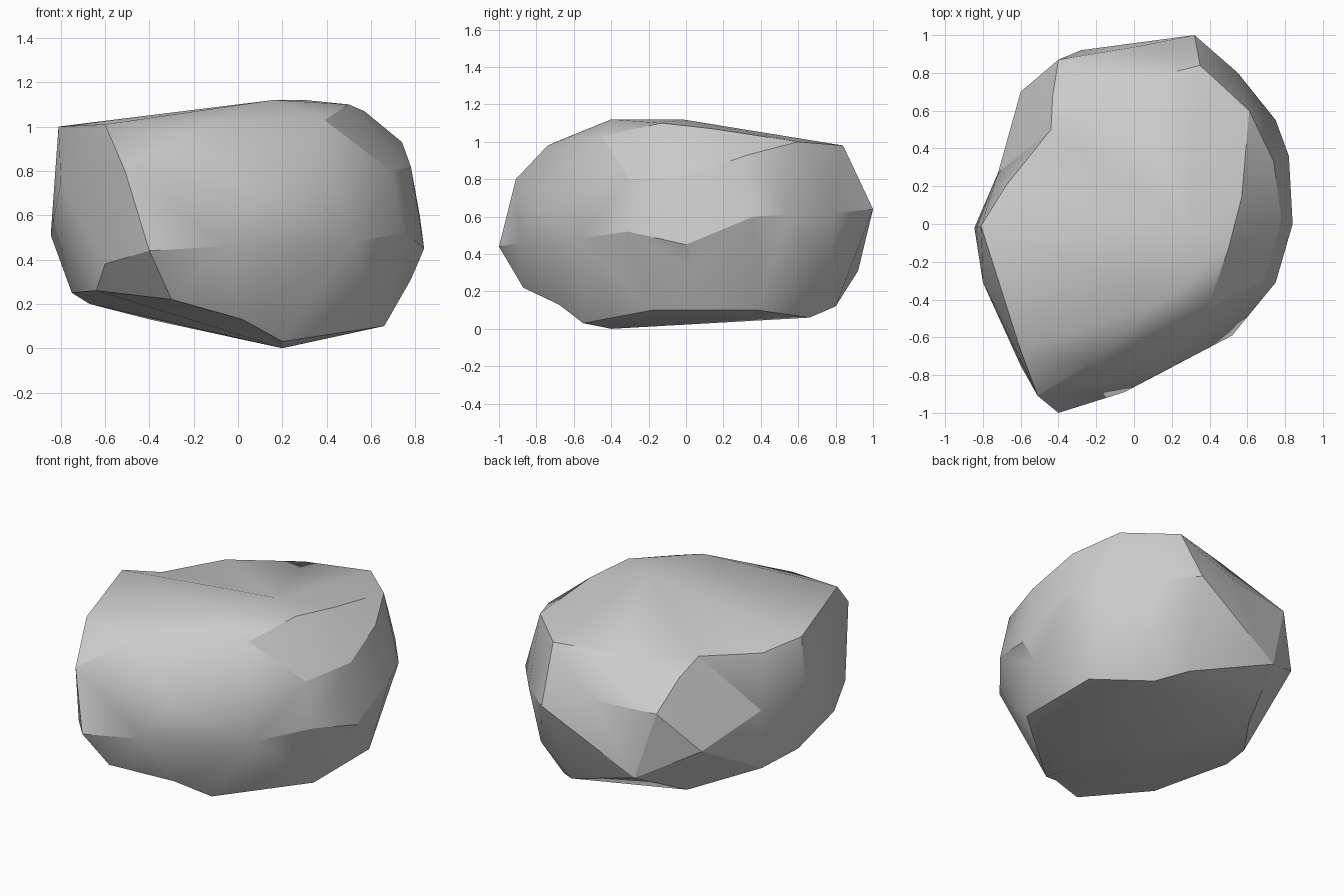
import bpy, bmesh, math
from mathutils import Vector

if "Cube" in bpy.data.objects:
    bpy.data.objects.remove(bpy.data.objects["Cube"])

# Rough outline rings of the boulder
top_rim = [(-.81, -.01, 1), (-.6, -.67, 1.01), (-.23, -.74, .98), (.16, -.4, 1.12),
           (.39, -.45, 1.03), (.5, -.13, 1.1), (.57, .14, 1.07),
           (.35, .84, .98), (-.05, .74, .97), (-.43, .68, .9), (-.44, .5, .97),
           (-.68, .2, .94), (.3, -.02, 1.12)]
shoulder = [(-.51, -.91, .8), (.1, -.81, .66), (.69, -.3, .8), (.78, .02, .82),
            (.74, .33, .93), (.61, .6, 1.0), (-.4, .87, .73), (.02, .94, .74),
            (-.8, -.31, .75)]
waist = [(-.4, -1, .44), (-.05, -.89, .46), (.52, -.59, .48), (.75, -.31, .52),
         (.84, 0, .45), (.82, .36, .6), (.75, .55, .61), (.55, .8, .62),
         (.32, 1, .64), (-.6, .7, .48), (-.72, .27, .61), (-.845, -.02, .51),
         (-.6, -.75, .38)]
foot = [(-.28, .92, .31), (.5, .75, .27), (.25, .8, .12), (-.4, .56, .13),
        (-.67, .19, .2), (-.75, -.06, .25), (-.64, -.58, .26), (-.3, -.87, .22),
        (.02, -.68, .13), (.2, -.4, 0), (.2, -.55, .03), (.66, -.18, .1),
        (.66, .38, .1), (.4, .66, .06), (.78, .05, .31)]

# Skin the points over a sphere, then pull each one to its real place
points = [Vector(p) for p in top_rim + shoulder + waist + foot]
bm = bmesh.new()
verts = []
for p in points:
    d = Vector((p.x, p.y, (p.z - .56) * 1.3)).normalized()
    verts.append(bm.verts.new(d))
bmesh.ops.convex_hull(bm, input=verts)
for v, p in zip(verts, points):
    if v.is_valid:
        v.co = p

# Flip diagonals where that makes a fuller, flatter skin
for _ in range(4):
    for e in list(bm.edges):
        if e.is_valid and len(e.link_faces) == 2 and e.calc_face_angle_signed() < -.02:
            bmesh.utils.edge_rotate(e, True)
bmesh.ops.recalc_face_normals(bm, faces=bm.faces)

mesh = bpy.data.meshes.new("boulder")
bm.to_mesh(mesh)
bm.free()
boulder = bpy.data.objects.new("boulder", mesh)
bpy.context.collection.objects.link(boulder)

# Soft facets with the strong creases kept sharp
bpy.context.view_layer.objects.active = boulder
boulder.select_set(True)
bpy.ops.object.shade_smooth_by_angle(angle=math.radians(25))
